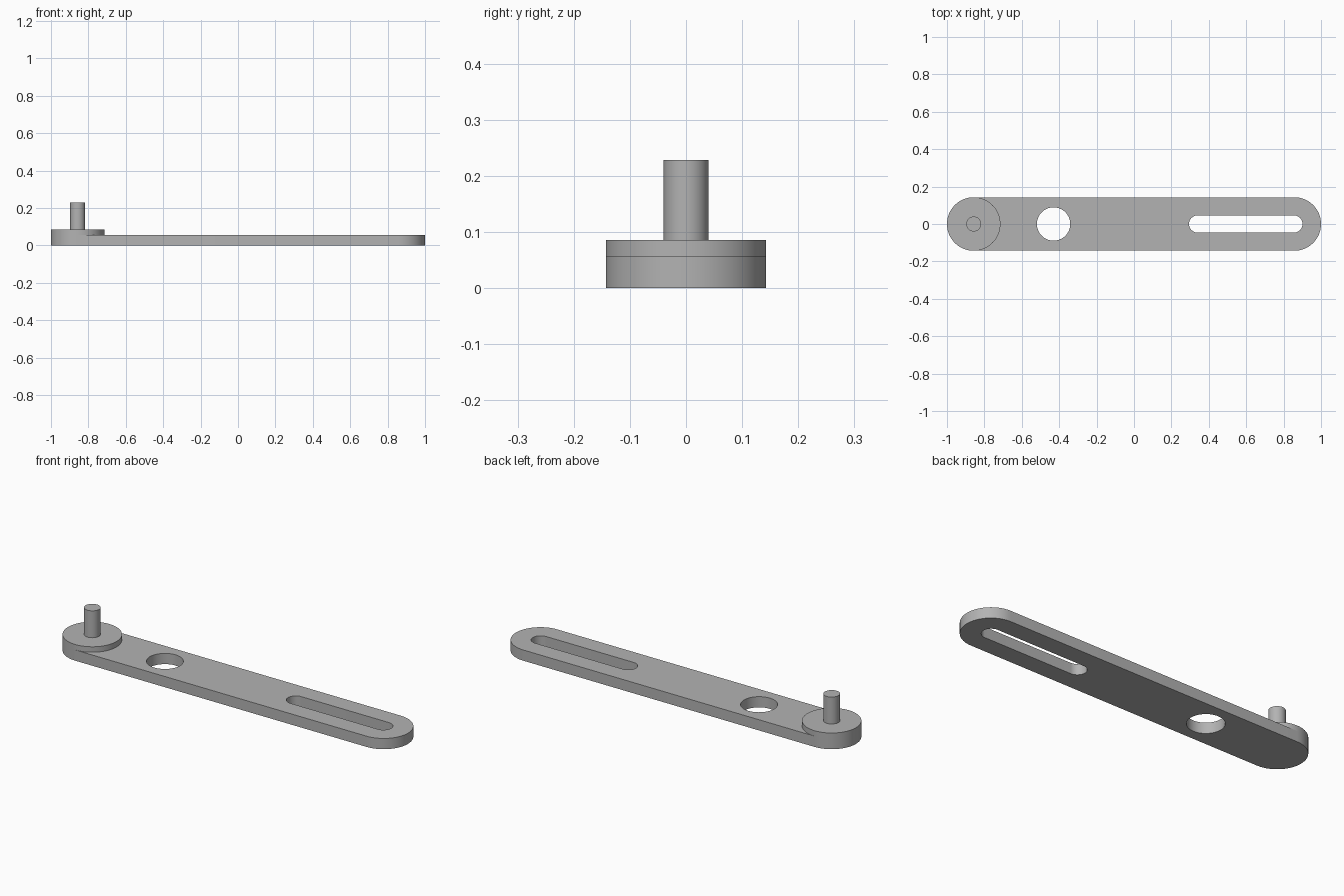
import bpy
import bmesh
from math import sin, cos, pi, radians
from mathutils import Vector

cube = bpy.data.objects.get("Cube")
if cube:
    bpy.data.objects.remove(cube)

BAR_R, BAR_TOP = 0.143, 0.057
END_X = 1 - BAR_R
BOSS_TOP, PIN_R, PIN_TOP = 0.086, 0.04, 0.229
SEG = 64

grey = bpy.data.materials.new("plain grey")
grey.use_nodes = True
colour = (0.45, 0.45, 0.45, 1)
grey.diffuse_color = colour
grey.node_tree.nodes["Principled BSDF"].inputs["Base Color"].default_value = colour


def finish(bm, name):
    bmesh.ops.recalc_face_normals(bm, faces=bm.faces)
    mesh = bpy.data.meshes.new(name)
    bm.to_mesh(mesh)
    bm.free()
    mesh.materials.append(grey)
    obj = bpy.data.objects.new(name, mesh)
    bpy.context.collection.objects.link(obj)
    bpy.ops.object.select_all(action="DESELECT")
    obj.select_set(True)
    bpy.context.view_layer.objects.active = obj
    bpy.ops.object.shade_smooth_by_angle(angle=radians(30))
    return obj


def stadium(bm, x0, x1, r):
    """Closed loop of edges: two half circles joined by straight sides."""
    half = SEG // 2
    points = []
    for cx, start in ((x1, -pi / 2), (x0, pi / 2)):
        for i in range(half + 1):
            a = start + pi * i / half
            points.append((cx + r * cos(a), r * sin(a), 0))
    if x0 == x1:  # full circle: drop the doubled ends
        points = points[:half] + points[half + 1:-1]
    verts = [bm.verts.new(p) for p in points]
    return [bm.edges.new((v, verts[i - 1])) for i, v in enumerate(verts)]


# Flat bar with rounded ends, a round hole and a long slot
bm = bmesh.new()
edges = stadium(bm, -END_X, END_X, BAR_R)
edges += stadium(bm, -0.43, -0.43, 0.089)
edges += stadium(bm, 0.34, 0.855, 0.046)
bmesh.ops.triangle_fill(bm, edges=edges, use_beauty=True, normal=Vector((0, 0, 1)))
base = bm.faces[:]
lifted = bmesh.ops.extrude_face_region(bm, geom=base, use_keep_orig=True)
top = [g for g in lifted["geom"] if isinstance(g, bmesh.types.BMVert)]
bmesh.ops.translate(bm, verts=top, vec=(0, 0, BAR_TOP))
finish(bm, "slotted_bar")

# Raised round boss and pin, turned from one stepped profile
bm = bmesh.new()
profile = [(BAR_R, BAR_TOP), (BAR_R, BOSS_TOP), (PIN_R, BOSS_TOP),
           (PIN_R, PIN_TOP), (0, PIN_TOP)]
verts = [bm.verts.new((r, 0, z)) for r, z in profile]
line = [bm.edges.new(pair) for pair in zip(verts, verts[1:])]
bmesh.ops.spin(bm, geom=verts + line, cent=(0, 0, 0), axis=(0, 0, 1),
               angle=2 * pi, steps=SEG, use_merge=True)
bmesh.ops.remove_doubles(bm, verts=bm.verts, dist=0.0001)
boss = finish(bm, "boss_and_pin")
boss.location.x = -END_X
